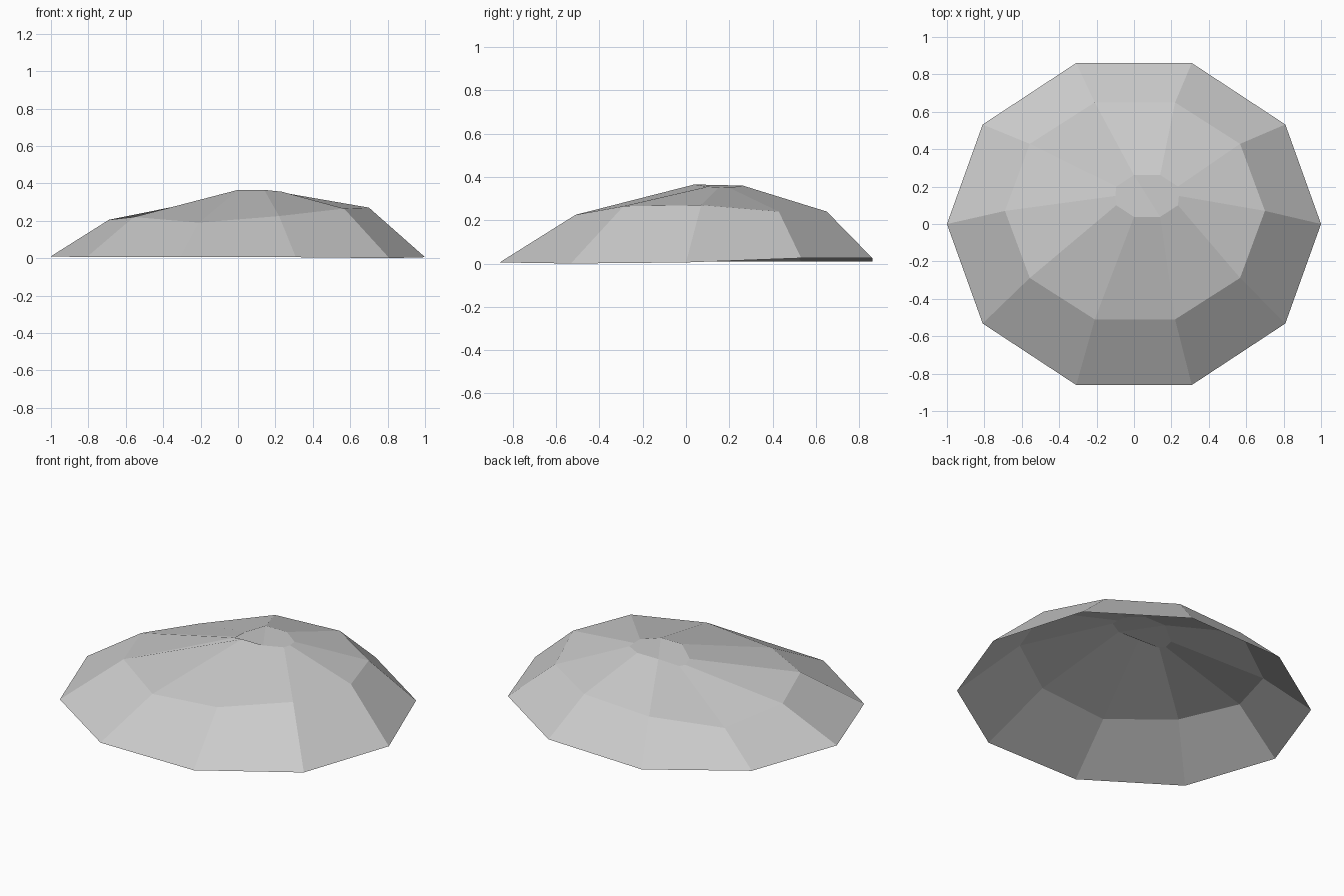
import bpy
import bmesh
from math import cos, sin, tau

SIDES = 10

# Remove the default cube if the scene has it
default_cube = bpy.data.objects.get("Cube")
if default_cube:
    bpy.data.objects.remove(default_cube, do_unlink=True)


def make_material(name, color):
    """One flat colour for viewport and render."""
    material = bpy.data.materials.new(name)
    material.use_nodes = True
    material.diffuse_color = color
    shader = material.node_tree.nodes["Principled BSDF"]
    shader.inputs["Base Color"].default_value = color
    return material


def ellipse(center, radius_x, radius_y):
    """Ten-sided outline, counter-clockwise, starting at +x."""
    angles = [tau * i / SIDES for i in range(SIDES)]
    return [(center[0] + radius_x * cos(a), center[1] + radius_y * sin(a))
            for a in angles]


def add_ring(bm, outline, heights):
    """Lift an outline to its own height at every corner."""
    return [bm.verts.new((x, y, z)) for (x, y), z in zip(outline, heights)]


def bridge(bm, lower, upper):
    """Join two rings with a band of quads."""
    for i in range(SIDES):
        j = (i + 1) % SIDES
        bm.faces.new((lower[i], lower[j], upper[j], upper[i]))


# Outlines of the rim, the shoulder and the blunt off-centre crown
rim_outline = ellipse((0, 0), 1, 0.905)
shoulder_outline = ellipse((0.005, 0.07), 0.695, 0.61)
corner = [(0.17, 0), (0.165, 0.05), (0.07, 0.112)]
crown_offsets = (corner + [(-x, y) for x, y in reversed(corner)]
                 + [(-x, -y) for x, y in corner[1:]]
                 + [(x, -y) for x, y in reversed(corner[1:])])
crown_outline = [(0.07 + x, 0.15 + y) for x, y in crown_offsets]

# Uneven heights give the mound its weathered look
rim_heights = [0.005, 0.025, 0.025, 0.01, 0.01, 0.01, 0.005, 0.005, 0.005, 0]
shoulder_heights = [0.27, 0.24, 0.24, 0.22, 0.16, 0.205, 0.22, 0.19, 0.225, 0.265]
crown_heights = [0.35, 0.35, 0.36, 0.36, 0.32, 0.31, 0.325, 0.365, 0.365, 0.355]

# Open shell: two bands and a crown folded along one diagonal
bm = bmesh.new()
rim = add_ring(bm, rim_outline, rim_heights)
shoulder = add_ring(bm, shoulder_outline, shoulder_heights)
crown = add_ring(bm, crown_outline, crown_heights)
bridge(bm, rim, shoulder)
bridge(bm, shoulder, crown)
bm.faces.new(crown[3:9])
bm.faces.new(crown[8:] + crown[:4])

mesh = bpy.data.meshes.new("rock_mound")
bm.to_mesh(mesh)
bm.free()
mesh.materials.append(make_material("stone_grey", (0.6, 0.6, 0.6, 1)))
mound = bpy.data.objects.new("rock_mound", mesh)
bpy.context.collection.objects.link(mound)
